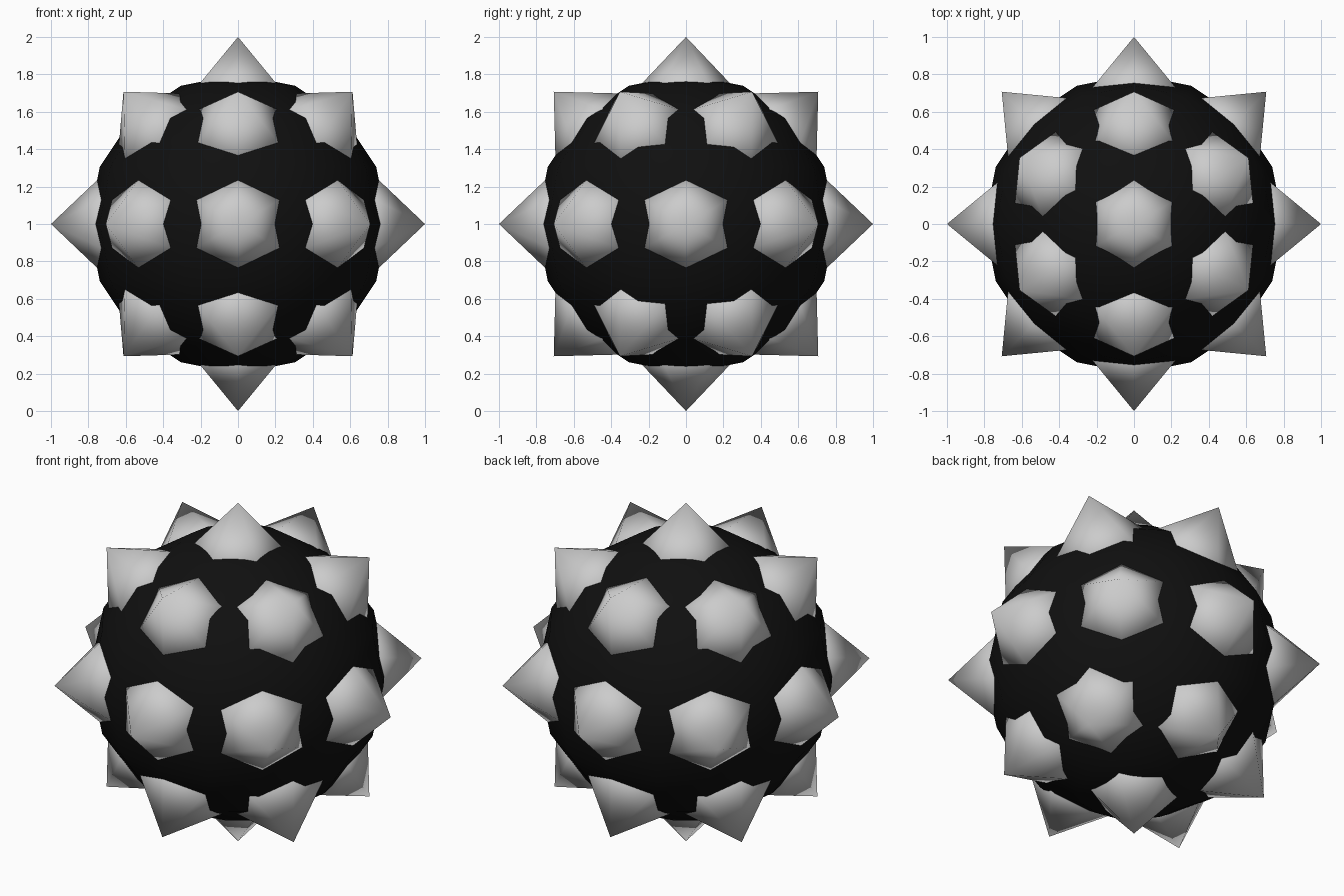
import bpy
from math import radians, cos, sin
from mathutils import Matrix, Vector

if "Cube" in bpy.data.objects:
    bpy.data.objects.remove(bpy.data.objects["Cube"])

CENTRE = Vector((0, 0, 1))

# Black low-poly ball
black = bpy.data.materials.new("black")
black.diffuse_color = (0.005, 0.005, 0.005, 1)
black.use_nodes = True
black.node_tree.nodes["Principled BSDF"].inputs["Base Color"].default_value = black.diffuse_color
bpy.ops.mesh.primitive_uv_sphere_add(segments=16, ring_count=8, radius=0.8, location=CENTRE)
ball = bpy.context.object
ball.name = "ball"
ball.data.materials.append(black)
bpy.ops.object.shade_smooth()


def spike(name, azimuth, elevation, length=0.4, radius=0.38):
    """Six-sided spike with its tip one unit from the ball centre."""
    bpy.ops.mesh.primitive_cone_add(vertices=6, radius1=radius, radius2=0, depth=length)
    ob = bpy.context.object
    ob.name = name
    ob.matrix_world = (Matrix.Translation(CENTRE)
                       @ Matrix.Rotation(radians(azimuth - 90), 4, 'Z')
                       @ Matrix.Rotation(radians(elevation - 90), 4, 'X')
                       @ Matrix.Translation((0, 0, 1 - length / 2)))
    bpy.ops.object.shade_smooth()


# Pole spikes
spike("top_spike", 90, 90)
spike("bottom_spike", 90, -90)

# Equator ring of eight
for i in range(8):
    spike(f"middle_spike_{i + 1}", i * 45, 0)

# Upper and lower rings of six
for i in range(6):
    spike(f"upper_spike_{i + 1}", 30 + i * 60, 45)
    spike(f"lower_spike_{i + 1}", 30 + i * 60, -45)
